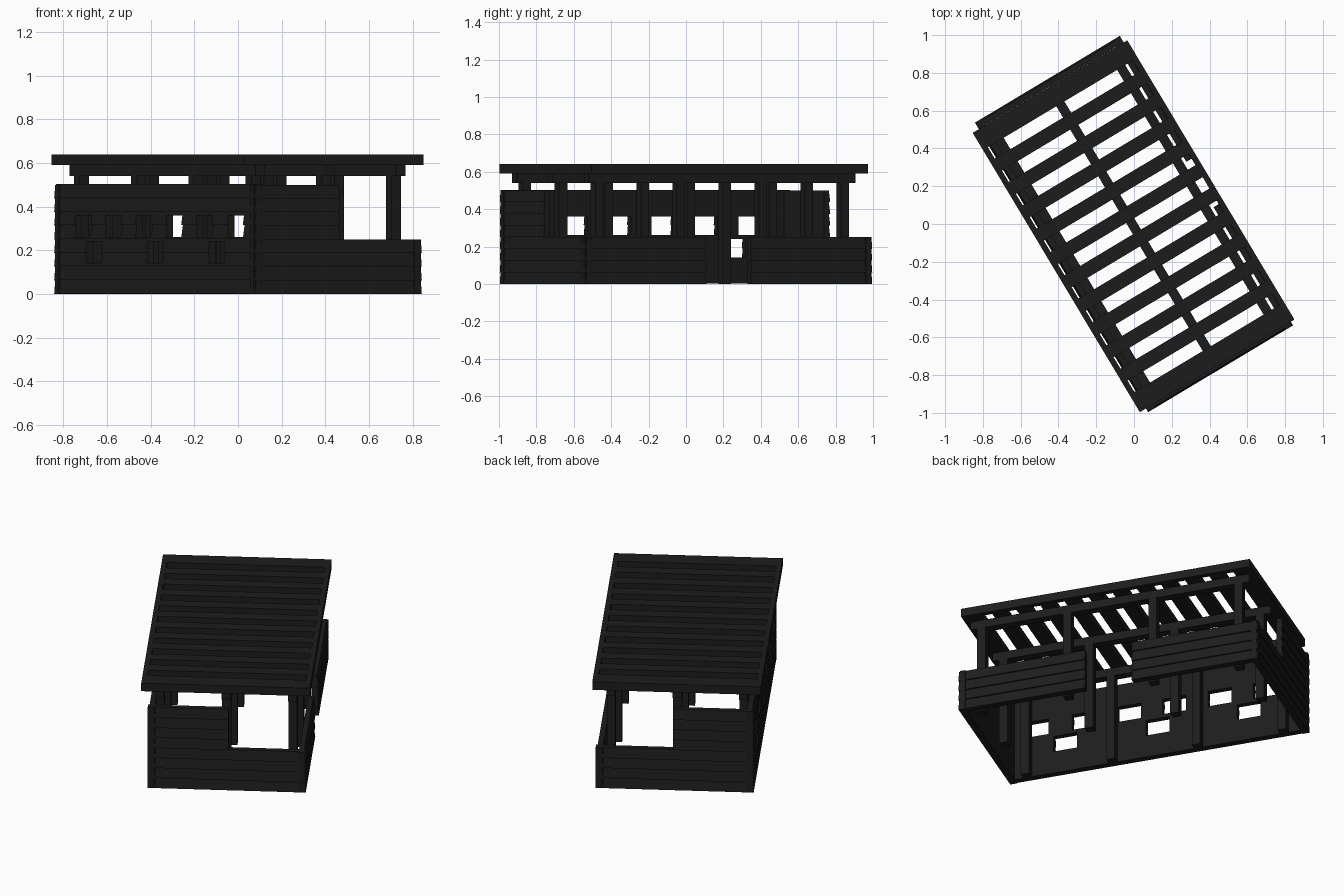
import bpy, bmesh
from math import radians
from mathutils import Matrix

if "Cube" in bpy.data.objects:
    bpy.data.objects.remove(bpy.data.objects["Cube"])

ROT = Matrix.Rotation(radians(30.9), 4, 'Z')   # whole shelter is turned on its plot
HU, HV = 0.447, 0.893                          # half width / half length of the walls
CU, CV = -0.008, -0.009                        # centre of the roof frame

wood = bpy.data.materials.new("dark_timber")
wood.diffuse_color = (0.012, 0.012, 0.012, 1)
wood.use_nodes = True
wood.node_tree.nodes["Principled BSDF"].inputs["Base Color"].default_value = wood.diffuse_color


def finish(name, bm):
    bmesh.ops.recalc_face_normals(bm, faces=bm.faces)
    bmesh.ops.transform(bm, matrix=ROT, verts=bm.verts)
    me = bpy.data.meshes.new(name)
    bm.to_mesh(me)
    bm.free()
    ob = bpy.data.objects.new(name, me)
    me.materials.append(wood)
    bpy.context.collection.objects.link(ob)
    return ob


def add_box(bm, u0, u1, v0, v1, z0, z1):
    m = Matrix.Translation(((u0 + u1) / 2, (v0 + v1) / 2, (z0 + z1) / 2)) \
        @ Matrix.Diagonal((u1 - u0, v1 - v0, z1 - z0, 1))
    bmesh.ops.create_cube(bm, size=1, matrix=m)


def box(name, *dims):
    bm = bmesh.new()
    add_box(bm, *dims)
    return finish(name, bm)


def siding(name, axis, sign, a, b, z0, rows, h=0.0625):
    """Clapboard wall: saw-tooth profile swept from a to b along the wall."""
    d = HU if axis == 'u' else HV
    prof = [(d - 0.04, z0)]
    for i in range(rows):
        prof += [(d, z0 + i * h), (d - 0.009, z0 + (i + 1) * h)]
    prof.append((d - 0.04, z0 + rows * h))
    bm = bmesh.new()
    ends = []
    for t in (a, b):
        ends.append([bm.verts.new((sign * p, t, z) if axis == 'u' else (t, sign * p, z))
                     for p, z in prof])
    bm.faces.new(ends[0])
    bm.faces.new(ends[1])
    n = len(prof)
    for i in range(n):
        j = (i + 1) % n
        bm.faces.new((ends[0][i], ends[0][j], ends[1][j], ends[1][i]))
    return finish(name, bm)


# closed long wall with staggered window openings
back = siding("closed_long_wall", 'u', -1, -HV, HV, 0.003, 8)
bm = bmesh.new()
for v in (-0.72, -0.44, -0.17, 0.10, 0.37, 0.64):
    add_box(bm, -0.6, -0.3, v - 0.07, v + 0.07, 0.262, 0.36)
for v in (-0.55, 0.0, 0.545):
    add_box(bm, -0.6, -0.3, v - 0.07, v + 0.07, 0.142, 0.24)
cutter = finish("window_cutter", bm)
cutter.hide_render = True
cutter.hide_viewport = True
cutter.display_type = 'WIRE'
mod = back.modifiers.new("windows", 'BOOLEAN')
mod.object = cutter
mod.operation = 'DIFFERENCE'
mod.solver = 'EXACT'

# open long side: two low walls with a doorway between
for s, tag in ((-1, "front"), (1, "back")):
    siding(f"low_wall_{tag}", 'u', 1, s * 0.14, s * HV, 0, 4)
    # end walls: low across the full width, raised over one half
    siding(f"end_wall_low_{tag}", 'v', s, -HU, HU, 0, 4)
    siding(f"end_wall_high_{tag}", 'v', s, -HU, 0.01, 0.25, 4)

# posts and the three long beams they carry
for k, u in enumerate((-0.375, 0, 0.375)):
    u += CU
    for i in range(4):
        v = CV - 0.766 + i * 0.5107
        box(f"post_{k}_{i}", u - 0.025, u + 0.025, v - 0.025, v + 0.025, 0, 0.54)
    box(f"long_beam_{k}", u - 0.025, u + 0.025, CV - 0.83, CV + 0.83, 0.54, 0.59)

# flat roof: side fascias, wide end boards and cross slats
RU, RV, IN = 0.477, 0.8615, 0.755
for s, tag in ((-1, "left"), (1, "right")):
    a, b = sorted((s * (RU - 0.03), s * RU))
    box(f"roof_fascia_{tag}", CU + a, CU + b, CV - RV, CV + RV, 0.59, 0.64)
for s, tag in ((-1, "front"), (1, "back")):
    a, b = sorted((s * IN, s * RV))
    box(f"roof_end_board_{tag}", CU - RU + 0.03, CU + RU - 0.03, CV + a, CV + b, 0.59, 0.64)
SLAT, GAP = 0.074, 0.07
for i in range(10):
    v = CV - IN + GAP + i * (SLAT + GAP)
    box(f"roof_slat_{i}", CU - RU + 0.03, CU + RU - 0.03, v, v + SLAT, 0.59, 0.64)
